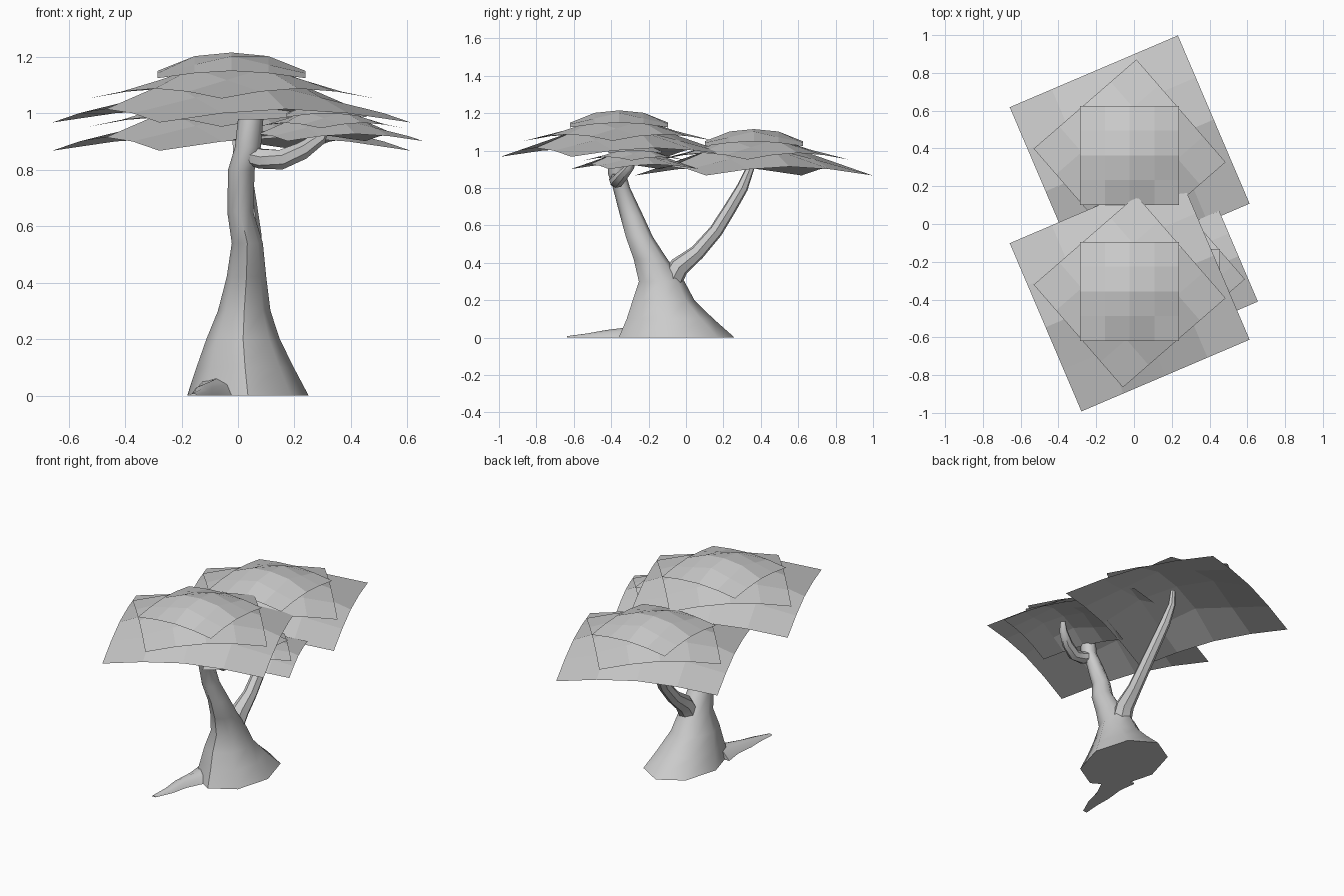
import bpy, bmesh, math
from mathutils import Vector

if "Cube" in bpy.data.objects:
    bpy.data.objects.remove(bpy.data.objects["Cube"])


def finish(name, bm, smooth):
    bmesh.ops.recalc_face_normals(bm, faces=bm.faces)
    mesh = bpy.data.meshes.new(name)
    bm.to_mesh(mesh)
    bm.free()
    ob = bpy.data.objects.new(name, mesh)
    bpy.context.collection.objects.link(ob)
    if smooth:
        bpy.ops.object.select_all(action='DESELECT')
        bpy.context.view_layer.objects.active = ob
        ob.select_set(True)
        bpy.ops.object.shade_smooth_by_angle(angle=math.radians(50))
    return ob


def loft(name, rings):
    """Skin a list of rings of points, capped at both ends."""
    bm = bmesh.new()
    loops = [[bm.verts.new(p) for p in ring] for ring in rings]
    n = len(loops[0])
    for a, b in zip(loops, loops[1:]):
        for i in range(n):
            j = (i + 1) % n
            bm.faces.new((a[i], a[j], b[j], b[i]))
    bm.faces.new(loops[0][::-1])
    bm.faces.new(loops[-1])
    return finish(name, bm, True)


def flat_ring(x, y, z, rx, ry, n=8):
    angles = [math.tau * i / n for i in range(n)]
    return [(x + rx * math.cos(a), y + ry * math.sin(a), z) for a in angles]


def limb(name, path, n=7):
    """Tapered tube along points (x, y, z, radius)."""
    pts = [Vector(p[:3]) for p in path]
    rings = []
    for k, p in enumerate(pts):
        t = pts[min(k + 1, len(pts) - 1)] - pts[max(k - 1, 0)]
        q = Vector((0, 0, 1)).rotation_difference(t)
        r = path[k][3]
        rings.append([p + q @ Vector((r * math.cos(math.tau * i / n),
                                      r * math.sin(math.tau * i / n), 0))
                      for i in range(n)])
    return loft(name, rings)


def leaf_sheet(name, centre, half, angle):
    """Square 4 x 4 sheet that droops away from its middle."""
    bm = bmesh.new()
    bmesh.ops.create_grid(bm, x_segments=4, y_segments=4, size=1)
    c, s = math.cos(angle), math.sin(angle)
    for v in bm.verts:
        u, w = v.co.x, v.co.y
        r = math.hypot(u, w)
        drop = 0.052 * r * r if r < 0.6 else 0.019 + 0.0875 * (r - 0.5) - 0.018 * (r - 0.5) ** 2
        if r >= 0.6:
            drop += 0.007
        v.co = (centre[0] + half * (c * u - s * w),
                centre[1] + half * (s * u + c * w),
                centre[2] - drop * half / 0.262)
    return finish(name, bm, False)


# trunk, flared at the ground and leaning to the front
loft("trunk", [flat_ring(*r) for r in [
    (.035, -.05, 0, .215, .31), (.025, -.085, .1, .172, .232),
    (.018, -.12, .2, .13, .165), (.022, -.13, .3, .093, .122),
    (.03, -.19, .42, .07, .09), (.033, -.25, .54, .055, .072),
    (.008, -.29, .65, .046, .062), (.012, -.345, .8, .047, .046),
    (.035, -.37, .88, .046, .048), (.045, -.37, .98, .045, .045)]])

# surface root at the front left
bm_root = [(-.06, -.2, .11, .07), (-.085, -.31, .07, .055), (-.12, -.43, .047, .04),
           (-.13, -.53, .035, .022), (-.158, -.637, .014, .008)]
rings = []
for x, y, w, h in bm_root:
    rings.append([(x - w, y, 0), (x - w * .6, y, h * .7), (x, y, h),
                  (x + w * .6, y, h * .7), (x + w, y, 0)])
loft("root", rings)

# branches carrying the back and right canopies
limb("back_branch", [(.03, -.08, .3, .06), (.04, -.035, .38, .055), (.045, .06, .455, .042),
                     (.045, .16, .57, .038), (.03, .235, .69, .035), (.015, .3, .8, .032),
                     (.0, .345, .91, .022), (0, .355, 1.0, .015)])
limb("right_branch", [(.02, -.36, .86, .035), (.08, -.375, .84, .037), (.15, -.37, .835, .036),
                      (.225, -.34, .865, .032), (.29, -.3, .91, .024), (.31, -.28, .96, .015)])

# canopies: three stacked sheets each, (x, y, top z, scale)
canopies = {"front": (-.023, -.357, 1.215, 1), "back": (-.023, .363, 1.115, 1),
            "right": (.313, -.273, 1.035, .54)}
layers = [("upper", .262, 0, 0), ("middle", .36, 41, .038), ("lower", .484, 23.1, .08)]
for place, (x, y, z, k) in canopies.items():
    for layer, half, deg, down in layers:
        leaf_sheet(f"{place}_{layer}_leaves", (x, y, z - down * k), half * k, math.radians(deg))
